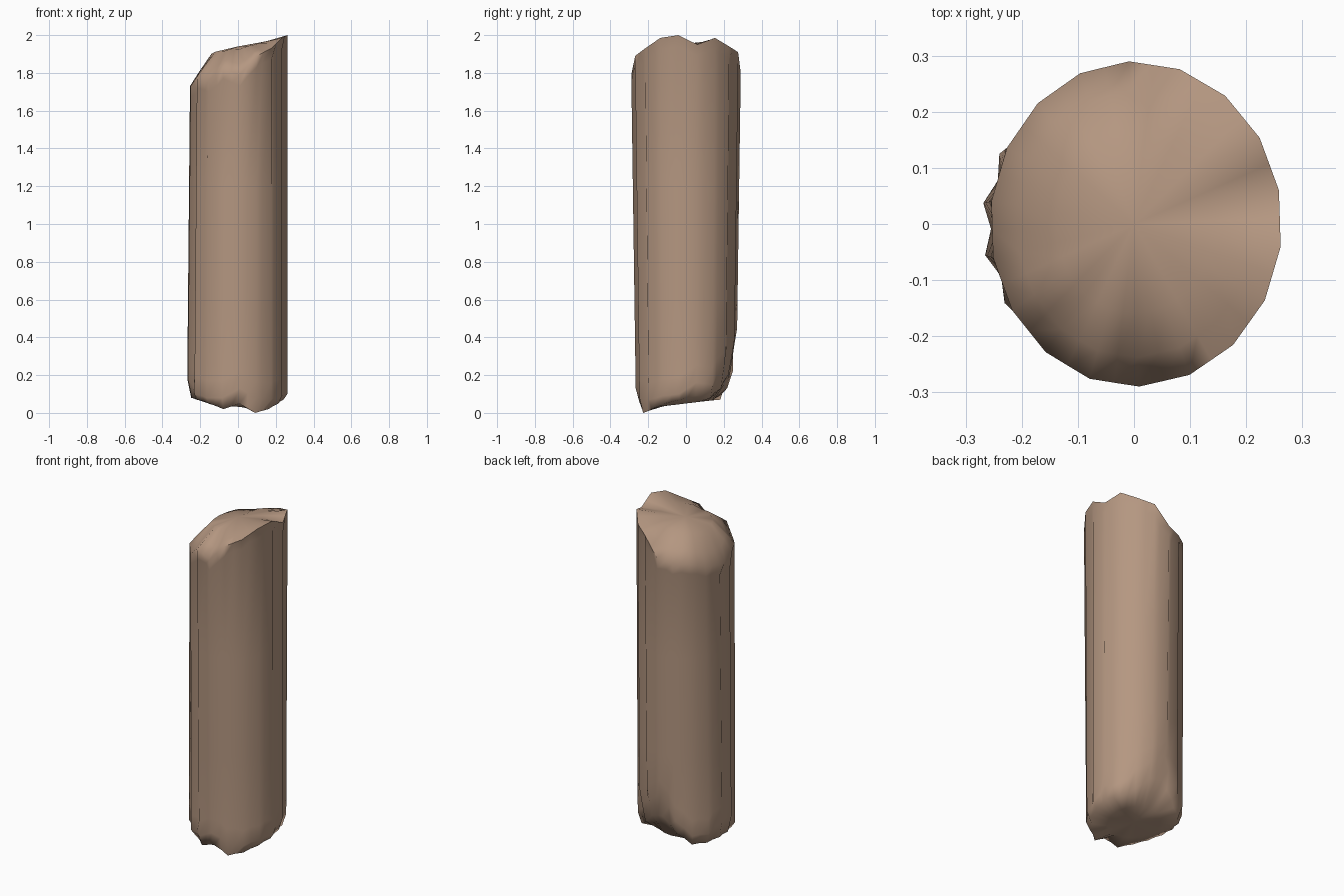
import bpy, bmesh, math

if "Cube" in bpy.data.objects:
    bpy.data.objects.remove(bpy.data.objects["Cube"])

N = 18      # ridges around the shaft, index 0 at the front, running towards +x
M = 2 * N   # ridges and the flutes between them
CHORD = 0.985   # middle of a straight edge between two ridges
FLUTE = 0.91    # floor of a flute

# broken end heights at each ridge
TOP = [1.79, 1.89, 1.93, 1.985, 2.0, 1.95, 1.985, 1.94, 1.91,
       1.80, 1.78, 1.78, 1.75, 1.73, 1.73, 1.78, 1.76, 1.83]
BOTTOM = [.13, .08, .07, .09, .10, .16, .15, .24, .30,
          .36, .22, .13, .13, .18, .18, .10, .08, .08]
FOOT = [.05, .0, .02, .05, .07, .09, .08, .13, .20,
        .22, .13, .07, .07, .08, .08, .07, .05, .02]


def at(table, k):
    """Height at half-step k, halfway values fall between the ridges."""
    return (table[k // 2] + table[(k + 1) // 2 % N]) / 2


def point(k, z, s=1.0):
    """Point on the slightly tapering oval shaft."""
    a = math.radians(-88 + 360 / M * k)
    h = min(max((z - 0.1) / 1.7, 0), 1)
    rx = 0.264 if math.cos(a) > 0 else 0.272 - 0.016 * h
    ry = 0.266 + 0.024 * h
    return (rx * s * math.cos(a), ry * s * math.sin(a), z)


bm = bmesh.new()


def ring(height, scale, groove=CHORD):
    return [bm.verts.new(point(k, height(k), scale(k) * (groove if k % 2 else 1)))
            for k in range(M)]


def chip(k):
    return 0.88 if 13 <= k <= 21 else 0.92


def shoulder(k):
    return 0.95 if 13 <= k <= 19 else 1.0


def cap_height(k):
    x = point(k, 1.9, 0.55)[0]
    return 1.935 + 0.08 * x + 0.15 * (at(TOP, k) - 1.87)


def base_height(k):
    return 0.05 + 0.12 * point(k, 0.1, 0.55)[1]


def full(k):
    return 1.0


# rings from the underside to the top of the break
rings = [
    ring(base_height, lambda k: 0.55),
    ring(lambda k: at(FOOT, k), chip, 0.96),
    ring(lambda k: at(BOTTOM, k), shoulder, 0.94),
    ring(lambda k: at(BOTTOM, k) + 0.09, full, FLUTE),
    ring(lambda k: 0.6, full, FLUTE),
    ring(lambda k: 1.2, full, FLUTE),
    ring(lambda k: at(TOP, k) - 0.06, full, FLUTE),
    ring(lambda k: at(TOP, k), full),
    ring(lambda k: at(TOP, k) * 0.58 + cap_height(k) * 0.42, lambda k: 0.82),
    ring(cap_height, lambda k: 0.55),
]
for lo, hi in zip(rings, rings[1:]):
    for k in range(M):
        j = (k + 1) % M
        bm.faces.new((lo[k], lo[j], hi[j], hi[k]))

# close both broken ends
low = bm.verts.new((0, 0, 0.05))
high = bm.verts.new((0, 0, 1.94))
for k in range(M):
    j = (k + 1) % M
    bm.faces.new((low, rings[0][j], rings[0][k]))
    bm.faces.new((high, rings[-1][k], rings[-1][j]))
bmesh.ops.recalc_face_normals(bm, faces=bm.faces)

mesh = bpy.data.meshes.new("broken_shaft")
bm.to_mesh(mesh)
bm.free()
shaft = bpy.data.objects.new("broken_shaft", mesh)
bpy.context.collection.objects.link(shaft)

# warm brown surface
mat = bpy.data.materials.new("brown")
mat.diffuse_color = (0.46, 0.31, 0.22, 1)
mat.use_nodes = True
mat.node_tree.nodes["Principled BSDF"].inputs["Base Color"].default_value = mat.diffuse_color
mesh.materials.append(mat)

bpy.context.view_layer.objects.active = shaft
shaft.select_set(True)
bpy.ops.object.shade_smooth_by_angle(angle=math.radians(75))
